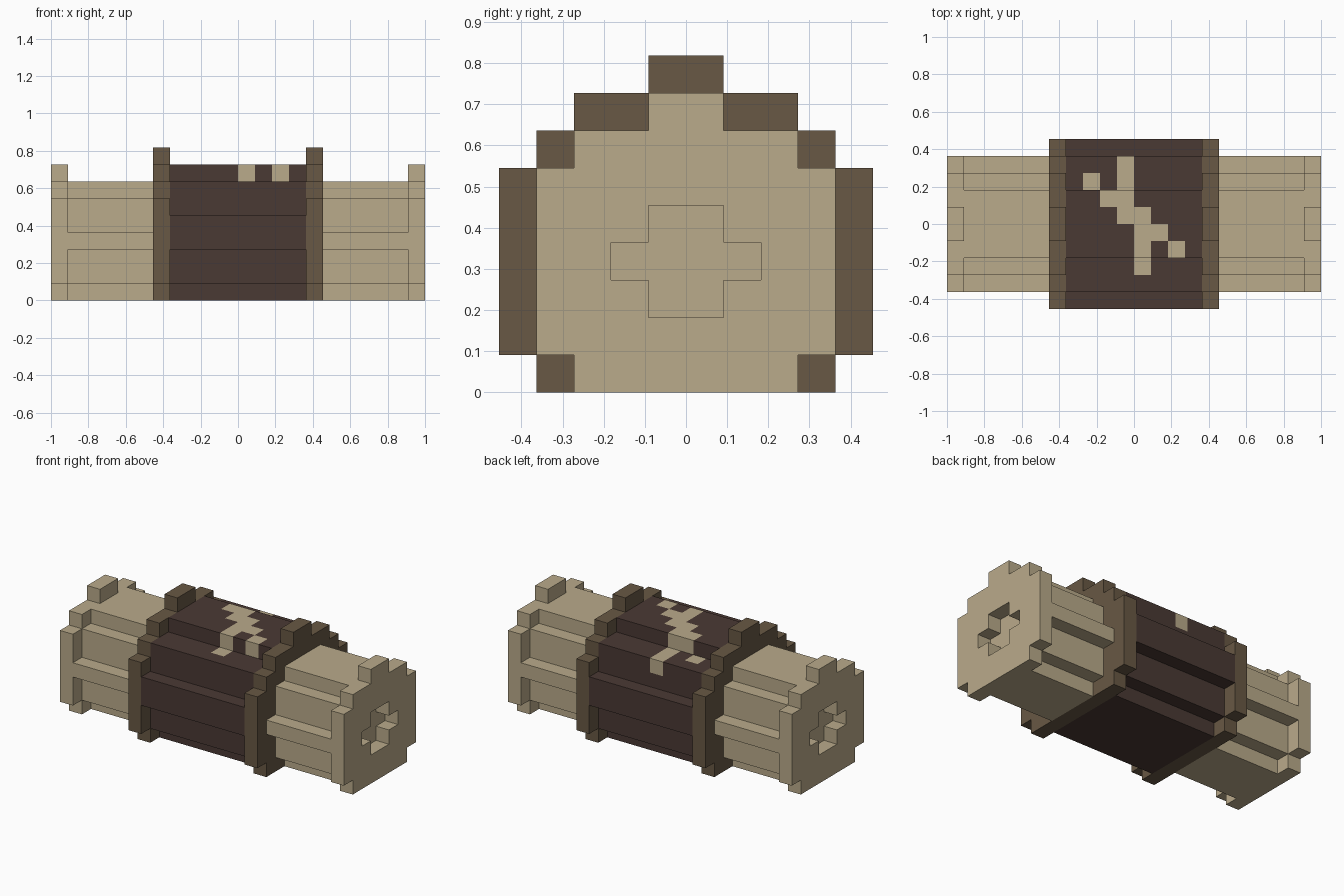
import bpy, bmesh
from mathutils import Vector

if "Cube" in bpy.data.objects:
    bpy.data.objects.remove(bpy.data.objects["Cube"], do_unlink=True)

U = 1 / 11  # one block


def material(name, color):
    m = bpy.data.materials.new(name)
    m.use_nodes = True
    m.diffuse_color = (*color, 1)
    m.node_tree.nodes["Principled BSDF"].inputs["Base Color"].default_value = (*color, 1)
    return m


BEIGE = material("pale beige", (0.49, 0.405, 0.256))
BROWN = material("mid brown", (0.138, 0.098, 0.058))
DARK = material("dark brown", (0.068, 0.041, 0.034))


def outline(half_widths, base=0):
    """Stepped (y, z) outline from the half width of each block row."""
    side = []
    for row, w in enumerate(half_widths):
        for p in ((w, base + row), (w, base + row + 1)):
            if len(side) > 1 and side[-1] == p:
                side.pop()  # merge rows of equal width
            else:
                side.append(p)
    return side + [(-y, z) for y, z in reversed(side)]


def extrude_profile(loops, x0, x1, capped=True):
    """Prism along x from an outer loop and optional hole loops."""
    bm = bmesh.new()
    edges = []
    for pts in loops:
        vs = [bm.verts.new((x0, y, z)) for y, z in pts]
        edges += [bm.edges.new((vs[i - 1], vs[i])) for i in range(len(vs))]
    geom = edges
    if capped:
        bmesh.ops.triangle_fill(bm, edges=edges, use_beauty=True, normal=(1, 0, 0))
        geom = bm.faces[:] + bm.edges[:]
    if capped:
        out = bmesh.ops.extrude_face_region(bm, geom=bm.faces[:], use_keep_orig=True)
    else:
        out = bmesh.ops.extrude_edge_only(bm, edges=geom)
    moved = [g for g in out["geom"] if isinstance(g, bmesh.types.BMVert)]
    bmesh.ops.translate(bm, verts=moved, vec=(x1 - x0, 0, 0))
    bmesh.ops.recalc_face_normals(bm, faces=bm.faces[:])
    return bm


def finish(bm, name, *mats):
    bmesh.ops.scale(bm, verts=bm.verts[:], vec=(U, U, U))
    mesh = bpy.data.meshes.new(name)
    bm.to_mesh(mesh)
    bm.free()
    for m in mats:
        mesh.materials.append(m)
    ob = bpy.data.objects.new(name, mesh)
    bpy.context.scene.collection.objects.link(ob)
    return ob


# Half widths per row, bottom to top
BODY = [3, 4, 4, 5, 5, 4, 4, 2]
COLLAR = [4, 5, 5, 5, 5, 5, 4, 3, 1]
SHAFT = [2, 3, 3, 4, 3, 3, 2]
CAP = [3, 4, 4, 4, 4, 4, 3, 1]
SOCKET = [1, 2, 1]

# Collars, shafts and socketed end caps on both sides
for label, s in (("left", 1), ("right", -1)):
    finish(extrude_profile([outline(COLLAR)], 4 * s, 5 * s), label + "_collar", BROWN)
    finish(extrude_profile([outline(SHAFT)], 5 * s, 10 * s), label + "_shaft", BEIGE)
    finish(extrude_profile([outline(CAP), outline(SOCKET, 2)], 10 * s, 11 * s),
           label + "_end_cap", BEIGE)

# Central body, cut into blocks for the zigzag crack on top
body = extrude_profile([outline(BODY)], -4, 4, capped=False)
cuts = [((i, 0, 0), (1, 0, 0)) for i in range(-3, 4)]
cuts += [((0, i, 0), (0, 1, 0)) for i in range(-3, 4)]
cuts.append(((0, 0, 6), (0, 0, 1)))
for co, no in cuts:
    bmesh.ops.bisect_plane(body, geom=body.verts[:] + body.edges[:] + body.faces[:],
                           dist=0.001, plane_co=co, plane_no=no)
body.normal_update()

# Rows of the crack: y block -> x blocks
CRACK = {3: [-1], 2: [-3, -1], 1: [-2, -1], 0: [-1, 0],
         -1: [0, 1], -2: [0, 2], -3: [0]}
for f in body.faces:
    inside = f.calc_center_median() - f.normal * 0.5
    x, y = (int(v // 1) for v in inside.xy)
    if inside.z > 6 and x in CRACK.get(y, []):
        f.material_index = 1
finish(body, "body", DARK, BEIGE)
